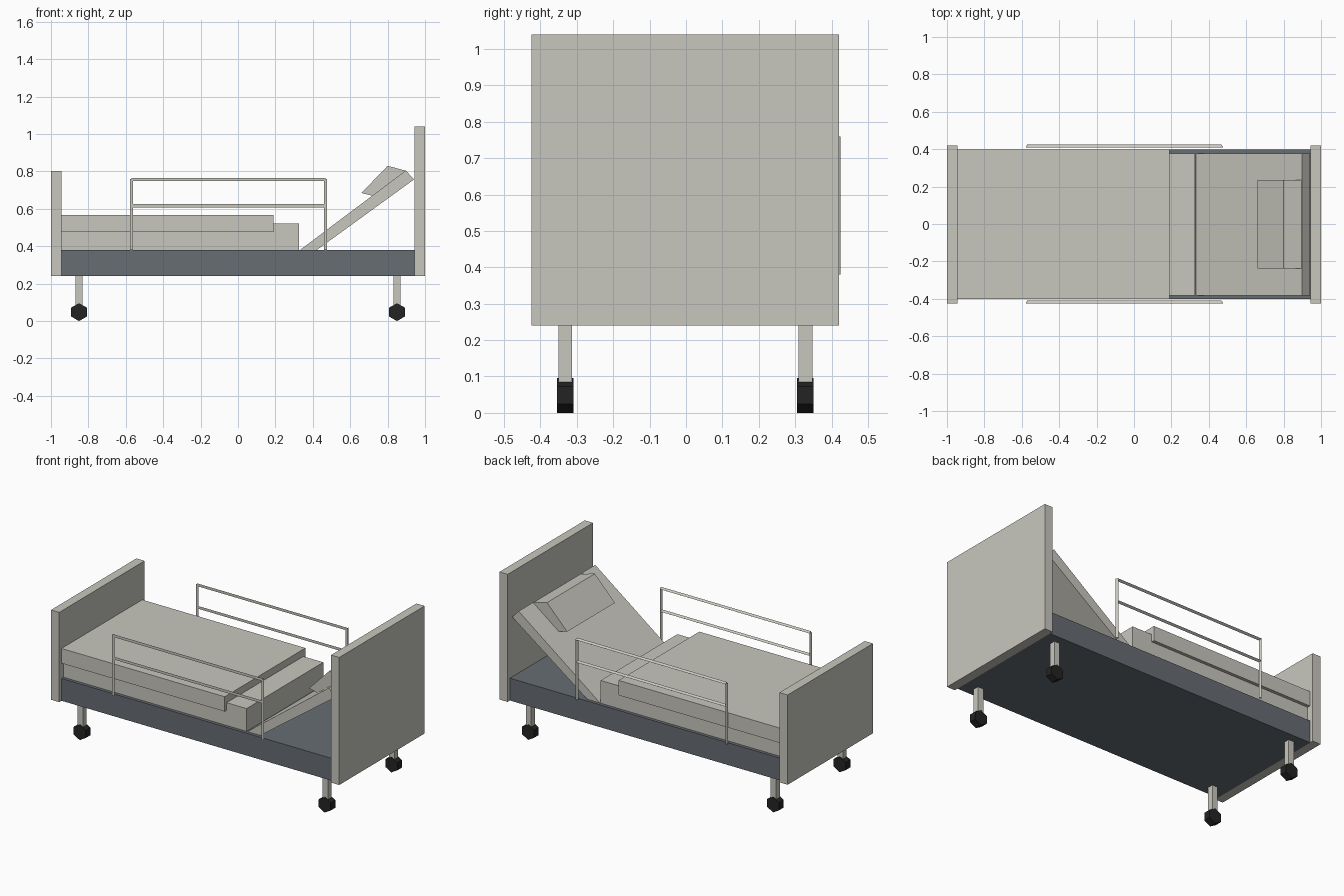
import bpy, bmesh, math
from mathutils import Matrix, Vector

cube = bpy.data.objects.get("Cube")
if cube:
    bpy.data.objects.remove(cube, do_unlink=True)

SHIFT = -0.002  # whole bed sits slightly forward because of the rail section


def material(name, rgb, rough=0.6):
    m = bpy.data.materials.new(name)
    m.use_nodes = True
    col = (*rgb, 1)
    m.diffuse_color = col
    bsdf = next(n for n in m.node_tree.nodes if n.type == 'BSDF_PRINCIPLED')
    bsdf.inputs["Base Color"].default_value = col
    bsdf.inputs["Roughness"].default_value = rough
    return m


cream = material("warm_light_grey", (0.58, 0.57, 0.515))
slate = material("slate_grey", (0.135, 0.153, 0.17))
rubber = material("black_rubber", (0.017, 0.017, 0.017))


def finish(name, bm, mat):
    bmesh.ops.recalc_face_normals(bm, faces=bm.faces)
    mesh = bpy.data.meshes.new(name)
    bm.to_mesh(mesh)
    bm.free()
    mesh.materials.append(mat)
    ob = bpy.data.objects.new(name, mesh)
    ob.location.y = SHIFT
    bpy.context.collection.objects.link(ob)
    return ob


def box(name, x, y, z, mat):
    """Box from (min, max) ranges."""
    bm = bmesh.new()
    size = [r[1] - r[0] for r in (x, y, z)]
    mid = [(r[0] + r[1]) / 2 for r in (x, y, z)]
    bmesh.ops.create_cube(bm, size=1, matrix=Matrix.Translation(mid) @ Matrix.Diagonal((*size, 1)))
    return finish(name, bm, mat)


def prism(name, profile, half_width, mat):
    """Side profile in x, z extruded across the bed."""
    bm = bmesh.new()
    face = bm.faces.new([bm.verts.new((x, -half_width, z)) for x, z in profile])
    out = bmesh.ops.extrude_face_region(bm, geom=[face])
    moved = [g for g in out["geom"] if isinstance(g, bmesh.types.BMVert)]
    bmesh.ops.translate(bm, verts=moved, vec=(0, 2 * half_width, 0))
    return finish(name, bm, mat)


def rod(name, start, end, radius, sides, point, mat):
    """Straight rod with few sides, one corner turned towards 'point'."""
    a, b, u = Vector(start), Vector(end), Vector(point)
    v = (b - a).normalized().cross(u)
    bm = bmesh.new()
    rings = []
    for c in (a, b):
        ring = []
        for i in range(sides):
            t = math.tau * i / sides
            ring.append(bm.verts.new(c + radius * (math.cos(t) * u + math.sin(t) * v)))
        bm.faces.new(ring)
        rings.append(ring)
    for i in range(sides):
        j = (i + 1) % sides
        bm.faces.new((rings[0][i], rings[0][j], rings[1][j], rings[1][i]))
    return finish(name, bm, mat)


# End boards and frame
box("headboard", (0.943, 1), (-0.423, 0.423), (0.24, 1.04), cream)
box("footboard", (-1, -0.943), (-0.423, 0.423), (0.24, 0.803), cream)
box("bed_frame", (-0.945, 0.945), (-0.4, 0.4), (0.24, 0.38), slate)

# Bedding
box("mattress", (-0.944, 0.327), (-0.38, 0.38), (0.378, 0.523), cream)
box("blanket", (-0.944, 0.189), (-0.4, 0.4), (0.475, 0.568), cream)

# Raised backrest and wedge pillow
prism("backrest", [(0.33, 0.379), (0.42, 0.379), (0.941, 0.757), (0.897, 0.805)], 0.38, cream)
prism("pillow", [(0.66, 0.685), (0.72, 0.67), (0.897, 0.804), (0.80, 0.83)], 0.237, cream)

# Legs and castors
for sx, end in ((1, "head"), (-1, "foot")):
    for sy, side in ((-1, "front"), (1, "back")):
        x, y = 0.85 * sx, 0.33 * sy
        box(f"{end}_{side}_leg", (x - 0.019, x + 0.019), (y - 0.019, y + 0.019), (0.05, 0.242), cream)
        rod(f"{end}_{side}_castor", (x, y - 0.023, 0.048), (x, y + 0.023, 0.048),
            0.048, 6, (0, 0, 1), rubber)

# Side rails
for sy, side in ((-1, "front"), (1, "back")):
    y = 0.417 * sy
    for x, end in ((-0.57, "foot"), (0.468, "head")):
        rod(f"{side}_rail_{end}_post", (x, y, 0.38), (x, y, 0.76), 0.01, 3, (0, 1, 0), cream)
    for z, level in ((0.617, "middle"), (0.757, "top")):
        rod(f"{side}_rail_{level}_bar", (-0.57, y, z), (0.468, y, z), 0.01, 3, (0, 1, 0), cream)
